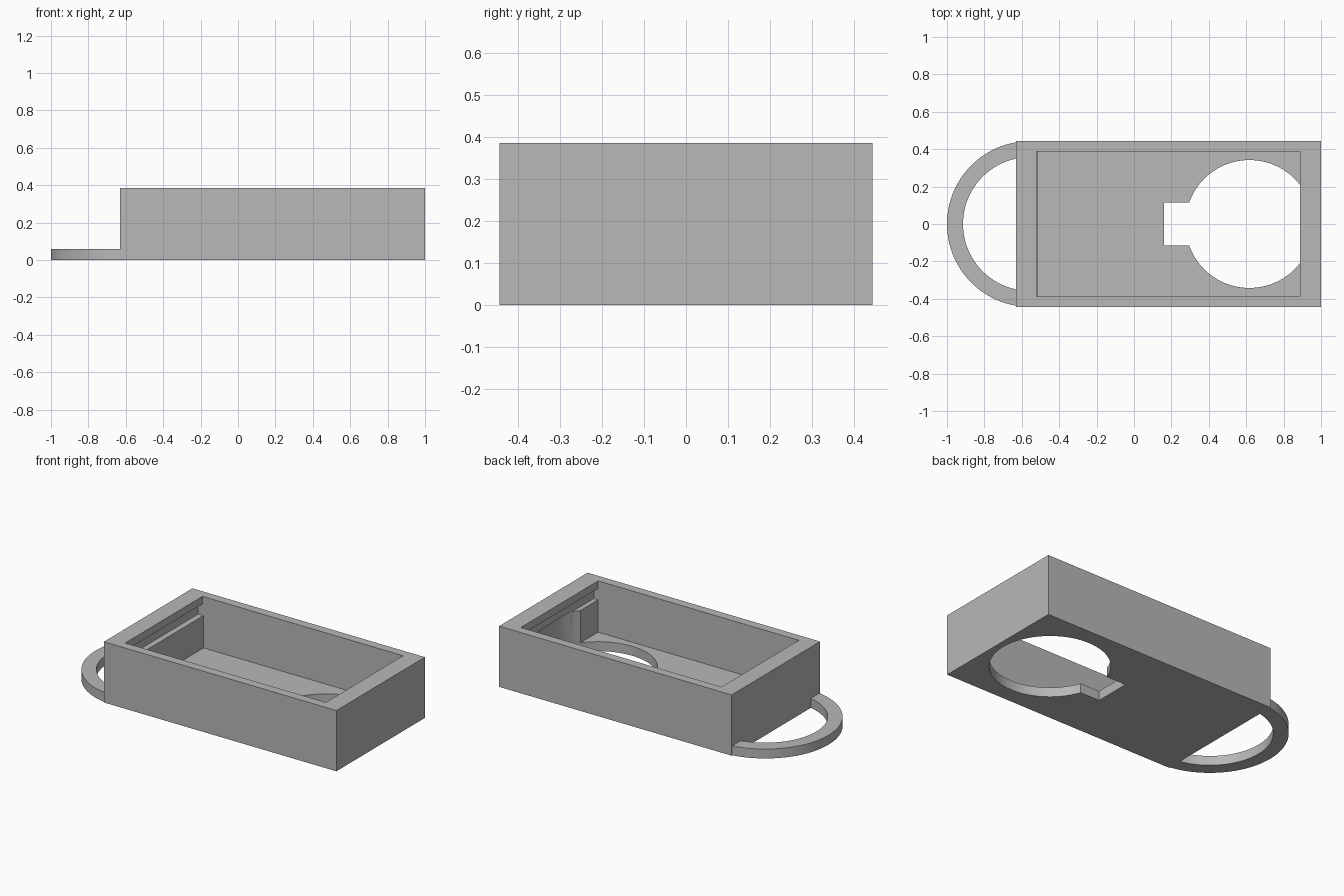
import bpy
import bmesh
from math import acos, asin, cos, sin, pi, radians
from mathutils import Vector

cube = bpy.data.objects.get("Cube")
if cube:
    bpy.data.objects.remove(cube, do_unlink=True)

grey = bpy.data.materials.new("plain grey")
grey.use_nodes = True
tone = (0.48, 0.48, 0.48, 1)
grey.diffuse_color = tone
grey.node_tree.nodes["Principled BSDF"].inputs["Base Color"].default_value = tone


def prism(name, outline, start, end, axis="z"):
    """Extrude a closed outline: (x, y) along z, or (x, z) along y."""
    place = (lambda a, b: (a, b, start)) if axis == "z" else (lambda a, b: (a, start, b))
    step = Vector((0, 0, end - start)) if axis == "z" else Vector((0, end - start, 0))
    bm = bmesh.new()
    face = bm.faces.new([bm.verts.new(place(a, b)) for a, b in outline])
    grown = bmesh.ops.extrude_face_region(bm, geom=[face], use_keep_orig=True)
    moved = [g for g in grown["geom"] if isinstance(g, bmesh.types.BMVert)]
    bmesh.ops.translate(bm, verts=moved, vec=step)
    bmesh.ops.recalc_face_normals(bm, faces=bm.faces)
    mesh = bpy.data.meshes.new(name)
    bm.to_mesh(mesh)
    bm.free()
    mesh.materials.append(grey)
    obj = bpy.data.objects.new(name, mesh)
    bpy.context.collection.objects.link(obj)
    return obj


def arc(cx, radius, first, last, count):
    return [(cx + radius * cos(first + (last - first) * i / count),
             radius * sin(first + (last - first) * i / count))
            for i in range(count + 1)]


def activate(obj):
    bpy.ops.object.select_all(action="DESELECT")
    obj.select_set(True)
    bpy.context.view_layer.objects.active = obj


def carve(obj, cutter):
    mod = obj.modifiers.new("cut", "BOOLEAN")
    mod.operation = "DIFFERENCE"
    mod.solver = "EXACT"
    mod.object = cutter
    activate(obj)
    bpy.ops.object.modifier_apply(modifier=mod.name)
    bpy.data.objects.remove(cutter, do_unlink=True)


BACK, FRONT, HALF, HEIGHT = -0.63, 1.0, 0.443, 0.385
FLOOR, LEDGE, LIP = 0.06, 0.265, 0.337

# Open box
box = prism("box", [(BACK, -HALF), (FRONT, -HALF), (FRONT, HALF), (BACK, HALF)], 0, HEIGHT)

# Cavity with a lid groove in both end walls
left, right, groove = -0.52, 0.887, 0.03
cavity = [(left + 0.007, FLOOR), (right, FLOOR), (right, LEDGE),
          (right + groove, LEDGE), (right + groove, LIP), (right, LIP),
          (right, HEIGHT + 0.1), (left, HEIGHT + 0.1), (left, LIP),
          (left - groove, LIP), (left - groove, LEDGE), (left + 0.007, LEDGE)]
carve(box, prism("cavity_cutter", cavity, -0.387, 0.387, axis="y"))

# Keyhole through the floor, its round end biting into the end wall
radius, slot = 0.342, 0.115
turn = pi - asin(slot / radius)
keyhole = arc(0.617, radius, -turn, turn, 72) + [(0.16, slot), (0.16, -slot)]
carve(box, prism("keyhole_cutter", keyhole, -0.1, LEDGE + 0.005))

# Loop handle ending flush on the box wall
centre = -1 + HALF
inner = 0.357
a, b = (acos((BACK - centre) / r) for r in (HALF, inner))
loop = arc(centre, HALF, a, 2 * pi - a, 48) + arc(centre, inner, 2 * pi - b, b, 48)
handle = prism("loop_handle", loop, 0, FLOOR)

for obj in (box, handle):
    activate(obj)
    bpy.ops.object.shade_smooth_by_angle(angle=radians(30))
